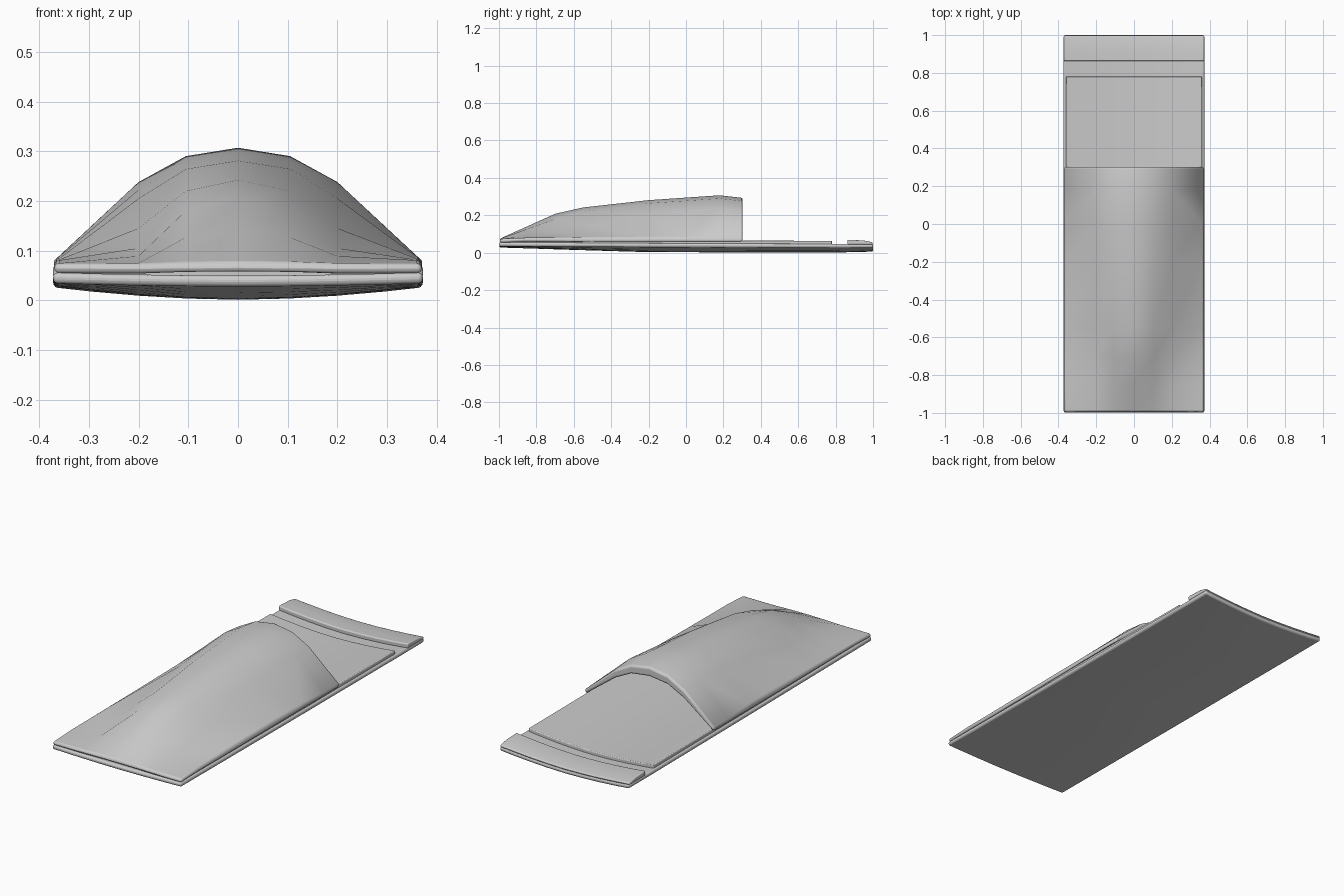
import bpy, bmesh

if "Cube" in bpy.data.objects:
    bpy.data.objects.remove(bpy.data.objects["Cube"])

XS = [-1, -0.8, -0.54, -0.28, 0, 0.28, 0.54, 0.8, 1]


def lerp_table(t, table):
    """Piecewise linear lookup in a list of (t, value)."""
    for (a, va), (b, vb) in zip(table, table[1:]):
        if t <= b:
            return va + (vb - va) * (t - a) / (b - a)
    return table[-1][1]


def slab(name, xs, ys, top, bottom, bevel):
    """Closed sheet between two height functions, with rounded rim."""
    bm = bmesh.new()
    nx, ny = len(xs), len(ys)
    up = [[bm.verts.new((x, y, top(x, y))) for x in xs] for y in ys]
    lo = [[bm.verts.new((x, y, bottom(x, y))) for x in xs] for y in ys]
    for j in range(ny - 1):
        for i in range(nx - 1):
            bm.faces.new((up[j][i], up[j][i+1], up[j+1][i+1], up[j+1][i]))
            bm.faces.new((lo[j][i], lo[j+1][i], lo[j+1][i+1], lo[j][i+1]))
    ring = [(0, i) for i in range(nx)] + [(j, nx-1) for j in range(1, ny)]
    ring += [(ny-1, i) for i in range(nx-2, -1, -1)] + [(j, 0) for j in range(ny-2, 0, -1)]
    for (a, b), (c, d) in zip(ring, ring[1:] + ring[:1]):
        bm.faces.new((lo[a][b], lo[c][d], up[c][d], up[a][b]))
    bmesh.ops.recalc_face_normals(bm, faces=bm.faces)
    mesh = bpy.data.meshes.new(name)
    bm.to_mesh(mesh)
    bm.free()
    ob = bpy.data.objects.new(name, mesh)
    bpy.context.collection.objects.link(ob)
    mod = ob.modifiers.new("round", 'BEVEL')
    mod.width, mod.segments = bevel, 3
    mod.limit_method, mod.angle_limit = 'ANGLE', 0.9
    bpy.context.view_layer.objects.active = ob
    ob.select_set(True)
    bpy.ops.object.shade_smooth_by_angle(angle=0.9)
    ob.select_set(False)
    return ob


# Sagging base height: flat at the front, dished further back
def base_bottom(x, y):
    edge = lerp_table(y, [(-1, 0.034), (0, 0.029), (0.8, 0.026), (1, 0.026)])
    mid = lerp_table(y, [(-1, 0.028), (-0.6, 0.015), (-0.2, 0.003), (0.8, 0.001), (1, 0.006)])
    return mid + (edge - mid) * (abs(x) / 0.372) ** 1.8


def base_top(x, y):
    return base_bottom(x, y) + 0.022


def layer(h):
    return lambda x, y: base_top(x, y) + h


def span(a, b, n):
    return [a + (b - a) * i / n for i in range(n + 1)]


# Bottom mat
slab("base_mat", [x * 0.372 for x in XS], span(-0.998, 1, 10), base_top, base_bottom, 0.009)

# Inner sheet on the mat
slab("inner_sheet", [x * 0.36 for x in XS], span(-0.95, 0.78, 9),
     layer(0.017), layer(-0.004), 0.004)

# Raised strip at the head end
slab("head_strip", [x * 0.372 for x in XS], [0.863, 0.9, 0.95, 0.998],
     lambda x, y: base_top(x, y) + lerp_table(y, [(0.86, 0.022), (0.95, 0.018), (1, 0.008)]),
     layer(-0.004), 0.009)

# Domed cover: heights of centre, inner and outer ridge lines along y
CENTRE = [(-1, 0.073), (-0.7, 0.208), (-0.55, 0.242), (-0.2, 0.281), (0.18, 0.307), (0.3, 0.293)]
INNER = [(-1, 0.073), (-0.7, 0.18), (-0.55, 0.22), (-0.2, 0.264), (0.18, 0.290), (0.3, 0.276)]
OUTER = [(-1, 0.073), (-0.7, 0.105), (-0.55, 0.145), (-0.2, 0.205), (0.18, 0.238), (0.3, 0.225)]


def cover_top(x, y):
    return lerp_table(abs(x), [(0, lerp_table(y, CENTRE)), (0.105, lerp_table(y, INNER)),
                               (0.2, lerp_table(y, OUTER)), (0.37, 0.08 if y > -0.9 else 0.074)])


def cover_bottom(x, y):
    t = lerp_table(abs(x), [(0, 0.048), (0.2, 0.042), (0.37, 0.024)])
    f = lerp_table(y, [(-1, 0), (-0.55, 1), (0.3, 1)])
    return cover_top(x, y) - (0.02 + (t - 0.02) * f)


slab("domed_cover", [-0.37, -0.2, -0.105, 0, 0.105, 0.2, 0.37],
     [-0.995, -0.85, -0.7, -0.55, -0.2, 0.0, 0.18, 0.303], cover_top, cover_bottom, 0.01)
